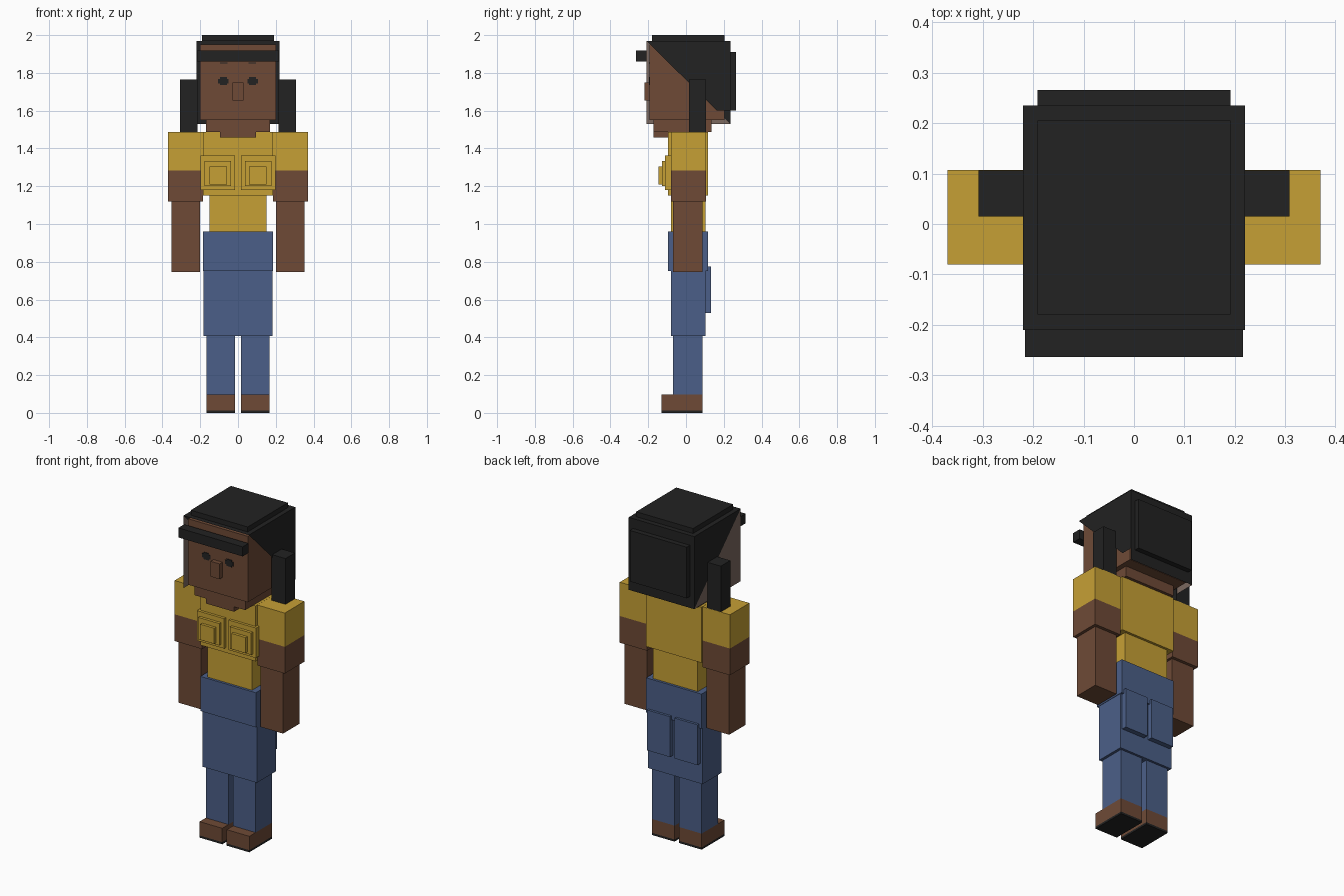
import bpy, bmesh

if "Cube" in bpy.data.objects:
    bpy.data.objects.remove(bpy.data.objects["Cube"], do_unlink=True)


def material(name, hex_code):
    channels = [int(hex_code[i:i + 2], 16) / 255 for i in (0, 2, 4)]
    color = [((c + 0.055) / 1.055) ** 2.4 for c in channels] + [1]
    mat = bpy.data.materials.new(name)
    mat.use_nodes = True
    mat.diffuse_color = color
    bsdf = mat.node_tree.nodes["Principled BSDF"]
    bsdf.inputs["Base Color"].default_value = color
    bsdf.inputs["Roughness"].default_value = 0.9
    return mat


SKIN = material("brown skin", "6E4A36")
BLACK = material("black hair", "222222")
YELLOW = material("yellow shirt", "C6A035")
BLUE = material("blue denim", "4B5F88")
TAUPE = material("taupe lining", "7C6A60")


def add_object(name, bm, mats):
    mesh = bpy.data.meshes.new(name)
    bm.to_mesh(mesh)
    bm.free()
    for mat in mats:
        mesh.materials.append(mat)
    obj = bpy.data.objects.new(name, mesh)
    bpy.context.collection.objects.link(obj)
    return obj


def box(name, mat, x, y, z):
    """Axis-aligned box from (low, high) ranges."""
    bm = bmesh.new()
    bmesh.ops.create_cube(bm, size=1)
    for v in bm.verts:
        for i, (low, high) in enumerate((x, y, z)):
            v.co[i] = high if v.co[i] > 0 else low
    return add_object(name, bm, [mat])


def centred(name, mat, half, y, z):
    return box(name, mat, (-half, half), y, z)


def pair(name, mat, x, y, z):
    """Mirrored boxes on both sides of the body."""
    box("left_" + name, mat, x, y, z)
    box("right_" + name, mat, (-x[1], -x[0]), y, z)


def panel(name, polygons, mats):
    """Thin sheet made of flat polygons, one material each."""
    bm = bmesh.new()
    for i, points in enumerate(polygons):
        bm.faces.new([bm.verts.new(p) for p in points]).material_index = i
    return add_object(name, bm, mats)


# Shoes and legs
LEG_X = (0.015, 0.167)
pair("sole", BLACK, LEG_X, (-0.13, 0.088), (0, 0.013))
pair("shoe", SKIN, LEG_X, (-0.13, 0.088), (0.013, 0.097))
pair("lower_leg", BLUE, LEG_X, (-0.07, 0.088), (0.097, 0.407))

# Hips and back pockets
centred("thighs", BLUE, 0.183, (-0.08, 0.102), (0.407, 0.75))
centred("hips", BLUE, 0.186, (-0.095, 0.117), (0.75, 0.96))
pair("seat_pad", BLUE, (0.015, 0.17), (0.09, 0.132), (0.53, 0.775))

# Shirt
centred("waist", YELLOW, 0.15, (-0.08, 0.102), (0.96, 1.15))
centred("chest", YELLOW, 0.185, (-0.095, 0.117), (1.15, 1.487))
pair("chest_base", YELLOW, (0.015, 0.198), (-0.111, -0.08), (1.18, 1.362))
pair("chest_middle", YELLOW, (0.036, 0.178), (-0.128, -0.111), (1.2, 1.333))
pair("chest_tip", YELLOW, (0.058, 0.152), (-0.145, -0.128), (1.21, 1.305))

# Arms
pair("sleeve", YELLOW, (0.186, 0.37), (-0.08, 0.107), (1.282, 1.487))
pair("upper_arm", SKIN, (0.186, 0.37), (-0.08, 0.107), (1.12, 1.282))
pair("forearm", SKIN, (0.2, 0.352), (-0.07, 0.088), (0.747, 1.12))

# Head
centred("chin", SKIN, 0.095, (-0.173, 0.1), (1.457, 1.487))
centred("jaw", SKIN, 0.17, (-0.173, 0.135), (1.487, 1.55))
centred("head", SKIN, 0.2, (-0.192, 0.205), (1.55, 1.95))
centred("nose", SKIN, 0.03, (-0.22, -0.19), (1.655, 1.748))

# Eyes and brow marks as thin plates
for side, s in (("left", 1), ("right", -1)):
    for part, width, height in (("wide", 0.028, 0.012), ("tall", 0.018, 0.021)):
        x = s * 0.077
        box(f"{side}_eye_{part}", BLACK, (x - width, x + width),
            (-0.196, -0.19), (1.756 - height, 1.756 + height))
    x = s * 0.075
    box(side + "_brow", BLACK, (x - 0.02, x + 0.02), (-0.195, -0.19), (1.85, 1.856))

# Hair shell, open at the front and below
W, FRONT, BACK, LOW, TOP, CUT = 0.22, -0.21, 0.235, 1.53, 1.97, 1.6
panel("hair_top", [[(-W, FRONT, TOP), (W, FRONT, TOP), (W, BACK, TOP), (-W, BACK, TOP)]], [BLACK])
panel("hair_back", [[(W, BACK, LOW), (-W, BACK, LOW), (-W, BACK, TOP), (W, BACK, TOP)]], [BLACK])
panel("hair_left_side", [[(W, FRONT, TOP), (W, BACK - CUT + LOW, CUT),
                          (W, BACK, CUT), (W, BACK, TOP)]], [BLACK])
panel("hair_right_side",
      [[(-W, FRONT, TOP), (-W, BACK, TOP), (-W, BACK, LOW)],
       [(-W, FRONT, TOP), (-W, BACK, LOW), (-W, FRONT, LOW)]], [BLACK, TAUPE])

# Raised hair parts
centred("hair_crown", BLACK, 0.191, (-0.18, 0.205), (TOP, 2.0))
centred("hair_back_pad", BLACK, 0.191, (BACK, 0.266), (CUT, 1.91))
centred("fringe_band", BLACK, 0.216, (-0.264, -0.208), (1.86, 1.918))
pair("side_lock", BLACK, (0.215, 0.308), (0.015, 0.106), (1.44, 1.765))
